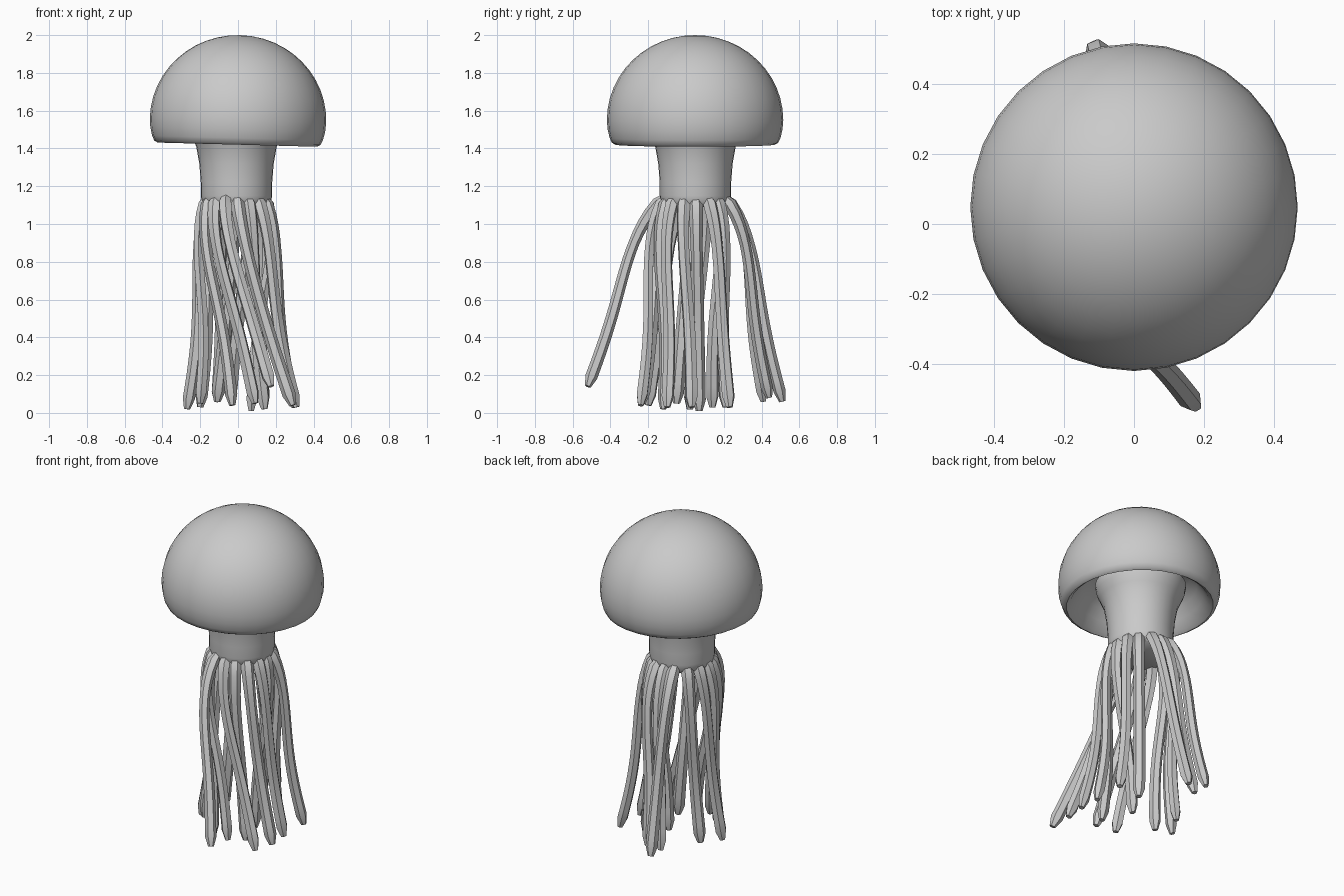
import bpy, bmesh, math
from mathutils import Vector, Matrix

if "Cube" in bpy.data.objects:
    bpy.data.objects.remove(bpy.data.objects["Cube"])

grey = bpy.data.materials.new("plain_grey")
grey.use_nodes = True
grey.diffuse_color = (0.59, 0.59, 0.59, 1)
grey.node_tree.nodes["Principled BSDF"].inputs["Base Color"].default_value = (0.59, 0.59, 0.59, 1)


def finish(name, bm, angle):
    bmesh.ops.recalc_face_normals(bm, faces=bm.faces)
    mesh = bpy.data.meshes.new(name)
    bm.to_mesh(mesh)
    bm.free()
    mesh.materials.append(grey)
    obj = bpy.data.objects.new(name, mesh)
    bpy.context.collection.objects.link(obj)
    bpy.ops.object.select_all(action='DESELECT')
    obj.select_set(True)
    bpy.context.view_layer.objects.active = obj
    bpy.ops.object.shade_smooth_by_angle(angle=math.radians(angle))


def skin(bm, rings, cap_start=False, cap_end=False):
    """Join consecutive closed rings of points with quads."""
    loops = [[bm.verts.new(p) for p in ring] for ring in rings]
    n = len(loops[0])
    for a, b in zip(loops, loops[1:]):
        for i in range(n):
            j = (i + 1) % n
            bm.faces.new((a[i], a[j], b[j], b[i]))
    if cap_start:
        bm.faces.new(loops[0])
    if cap_end:
        bm.faces.new(loops[-1])


def lathe(name, profile, sides, centre, tilt=0.0, cap_end=False):
    bm = bmesh.new()
    turn = [2 * math.pi * i / sides for i in range(sides)]
    skin(bm, [[(r * math.cos(a), r * math.sin(a), z) for a in turn] for r, z in profile],
         cap_end=cap_end)
    bmesh.ops.remove_doubles(bm, verts=bm.verts, dist=0.0005)
    bmesh.ops.transform(bm, verts=bm.verts,
                        matrix=Matrix.Translation(centre) @ Matrix.Rotation(tilt, 4, 'Y'))
    finish(name, bm, 50)


# Bell: elliptical dome, rolled rim and hollow underside (heights measured from the widest ring)
dome = [(0.467 * math.sin(t), 0.45 * math.cos(t))
        for t in (math.pi / 2 * i / 12 for i in range(13))]
rim = [(0.463, -0.05), (0.452, -0.095), (0.44, -0.12), (0.422, -0.13)]
hollow = [(0.4, -0.115), (0.365, -0.065), (0.33, -0.01), (0.29, 0.04), (0.22, 0.075), (0, 0.1)]
lathe("bell", dome + rim + hollow, 32, (0, 0.048, 1.55), tilt=math.radians(1.5))

# Stalk: flares to a rounded shoulder inside the hollow of the bell
stalk = [(0.2, 1.65), (0.24, 1.59), (0.262, 1.55), (0.252, 1.5), (0.232, 1.455), (0.213, 1.41),
         (0.197, 1.32), (0.189, 1.22), (0.189, 1.15), (0.182, 1.11), (0.165, 1.09)]
lathe("stalk", stalk, 32, (-0.008, 0.05, 0), cap_end=True)

# Tentacles: end point of each one, in order round the stalk from +x
tips = [(.07, .07, .01), (.30, .23, .03), (.14, .21, .03), (-.04, .44, .08),
        (-.11, .41, .06), (-.11, .51, .06), (-.2, .14, .03), (-.27, .02, .02),
        (-.2, -.05, .05), (-.03, -.2, .04), (.09, -.23, .05), (.175, -.52, .14),
        (.29, -.24, .04), (.14, -.12, .02), (.31, -.1, .03), (.3, .03, .03)]
STEPS = 20
SIDES = 6


def tentacle(index, tip):
    a = 2 * math.pi * index / len(tips)
    out = Vector((math.cos(a), math.sin(a), 0))
    start = Vector((-0.008, 0.05, 1.16)) + out * 0.14
    tip = Vector(tip)
    path = []
    for k in range(STEPS + 1):
        t = k / STEPS
        p = Vector((start.x + (tip.x - start.x) * t ** 1.3,
                    start.y + (tip.y - start.y) * t ** 0.8,
                    start.z + (tip.z - start.z) * t))
        # bows outward under the stalk, then straightens and waves
        bulge = 0.037 * math.sin(math.pi * t ** 0.55)
        wave = 0.018 * math.sin(2 * math.pi * t ** 0.8)
        path.append(p + out * (bulge + wave))
    rings = []
    for k, p in enumerate(path):
        t = k / STEPS
        along = (path[min(k + 1, STEPS)] - path[max(k - 1, 0)]).normalized()
        side = along.cross(out).normalized()
        front = side.cross(along)
        # wide root, slimmer middle, full blunt end
        r = 0.027 + 0.005 * t + 0.008 * max(0, 1 - t * 4)
        if k in (0, STEPS):
            r *= 0.5
        rings.append([p + (side * math.cos(b) * 1.12 + front * math.sin(b)) * r
                      for b in (2 * math.pi * i / SIDES for i in range(SIDES))])
    bm = bmesh.new()
    skin(bm, rings, True, True)
    finish(f"tentacle_{index + 1}", bm, 40)


for i, tip in enumerate(tips):
    tentacle(i, tip)
